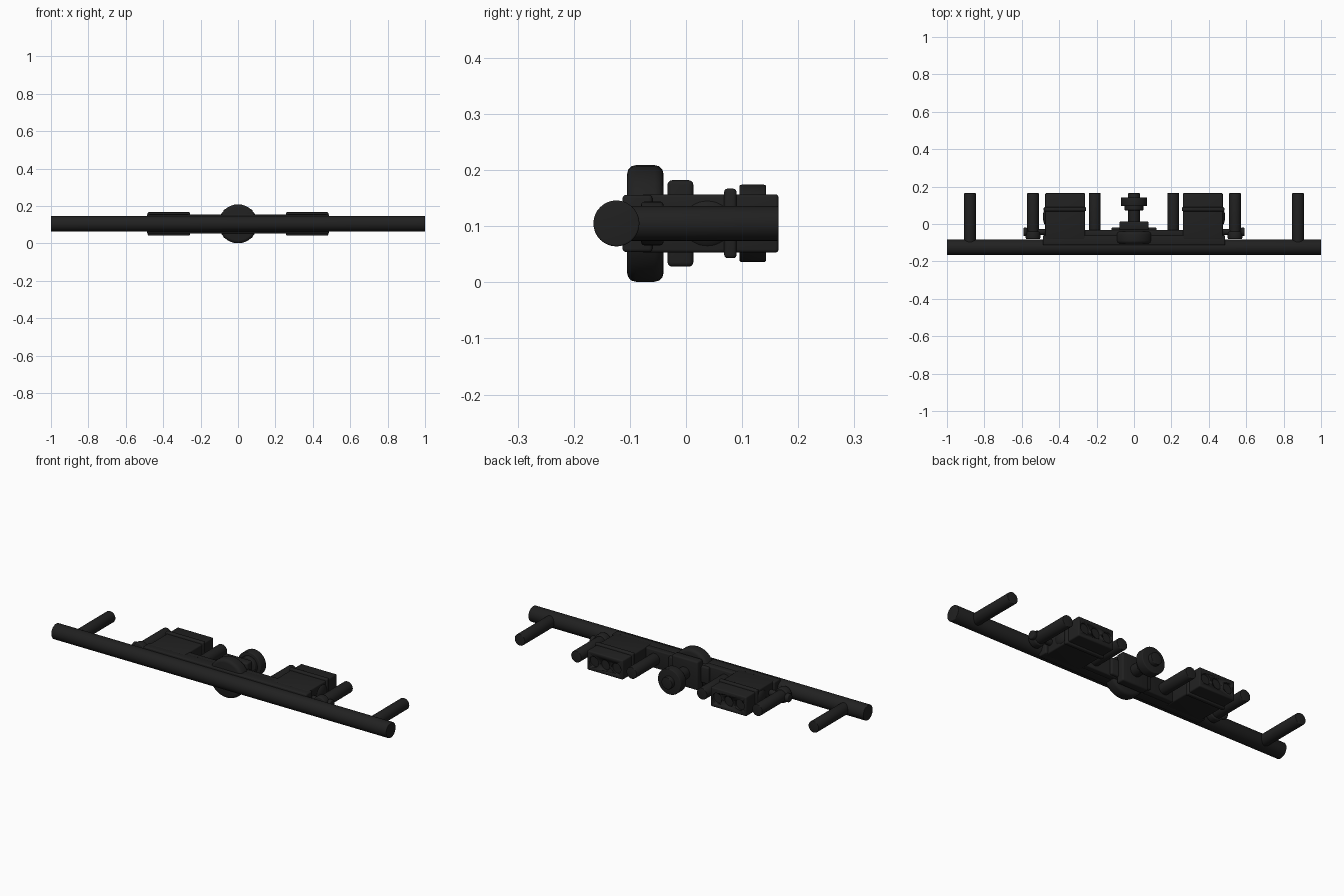
import bpy, math
from mathutils import Matrix

if "Cube" in bpy.data.objects:
    bpy.data.objects.remove(bpy.data.objects["Cube"])

ZC = 0.105  # height of the common centre line
mat = bpy.data.materials.new("matte_black")
mat.diffuse_color = (0.015, 0.015, 0.015, 1)
mat.use_nodes = True
mat.node_tree.nodes["Principled BSDF"].inputs["Base Color"].default_value = mat.diffuse_color


def finish(o, name, bevel=0.0, smooth=True):
    o.name = name
    o.data.materials.append(mat)
    bpy.ops.object.transform_apply(location=False, rotation=True, scale=True)
    if bevel:
        m = o.modifiers.new("bevel", 'BEVEL')
        m.width, m.segments, m.limit_method = bevel, 3, 'ANGLE'
        bpy.ops.object.modifier_apply(modifier=m.name)
    if smooth:
        bpy.ops.object.shade_smooth_by_angle(angle=math.radians(35))
    return o


def box(name, x0, x1, y0, y1, hz, bevel=0.006):
    bpy.ops.mesh.primitive_cube_add(size=1, location=((x0 + x1) / 2, (y0 + y1) / 2, ZC))
    o = bpy.context.object
    o.scale = (x1 - x0, y1 - y0, 2 * hz)
    return finish(o, name, bevel)


def rod_y(name, x, y0, y1, r, bevel=0.003, z=ZC):
    bpy.ops.mesh.primitive_cylinder_add(vertices=32, radius=r, depth=y1 - y0,
                                        location=(x, (y0 + y1) / 2, z),
                                        rotation=(math.pi / 2, 0, 0))
    return finish(bpy.context.object, name, bevel)


def rod_x(name, x0, x1, y, r, bevel=0.003):
    bpy.ops.mesh.primitive_cylinder_add(vertices=32, radius=r, depth=x1 - x0,
                                        location=((x0 + x1) / 2, y, ZC),
                                        rotation=(0, math.pi / 2, 0))
    return finish(bpy.context.object, name, bevel)


# Long front bar and the flat rail behind it
rod_x("main_bar", -1, 1, -0.124, 0.041)
box("rail", -0.487, 0.487, -0.113, -0.06, 0.051)
box("rail_step", -0.27, 0.27, -0.07, -0.032, 0.049)

# Central hub, plate, stem and knob
rod_y("hub_disc", 0, -0.105, -0.04, 0.104, 0.016)
box("hub_plate", -0.12, 0.12, -0.06, -0.018, 0.045, 0.008)
box("hub_block", -0.078, 0.078, -0.033, 0.013, 0.077, 0.008)
rod_y("stem", 0, 0.0, 0.165, 0.032)
rod_y("knob_collar", 0, 0.073, 0.1, 0.05, 0.004)
rod_y("knob", 0, 0.095, 0.143, 0.069, 0.004)

# Mirrored parts
for s, side in ((-1, "left"), (1, "right")):
    def span(a, b):
        return (a, b) if s > 0 else (-b, -a)

    # Pegs pointing to the back
    rod_y(f"outer_peg_{side}", s * 0.877, -0.12, 0.165, 0.031)
    rod_y(f"middle_peg_{side}", s * 0.54, -0.075, 0.165, 0.031)
    rod_y(f"inner_peg_{side}", s * 0.21, -0.06, 0.165, 0.031)
    # Cross pin through the middle peg with its end cap
    rod_y(f"peg_collar_{side}", s * 0.54, -0.08, -0.04, 0.039, 0.006)
    rod_x(f"cross_pin_{side}", *span(0.42, 0.58), -0.042, 0.016)
    rod_x(f"pin_cap_{side}", *span(0.57, 0.592), -0.042, 0.022, 0.005)
    # Clamp block with three shallow round sockets in its back face
    block = box(f"clamp_block_{side}", *span(0.262, 0.475), -0.08, 0.165, 0.052)
    for i in range(3):
        cut = rod_y(f"socket_cutter_{side}_{i}", s * (0.368 + (i - 1) * 0.067), 0.153, 0.18, 0.028, 0)
        m = block.modifiers.new("socket", 'BOOLEAN')
        m.object, m.operation, m.solver = cut, 'DIFFERENCE', 'EXACT'
        bpy.context.view_layer.objects.active = block
        bpy.ops.object.modifier_apply(modifier=m.name)
        bpy.data.objects.remove(cut, do_unlink=True)
    # Strap around the block
    box(f"clamp_strap_{side}", *span(0.256, 0.483), 0.068, 0.09, 0.062)
    # Domed button on the outer side
    bpy.ops.mesh.primitive_uv_sphere_add(segments=32, ring_count=16, radius=1,
                                         location=(s * 0.465, 0.038, ZC))
    dome = bpy.context.object
    dome.scale = (0.022, 0.05, 0.045)
    finish(dome, f"clamp_dome_{side}")
